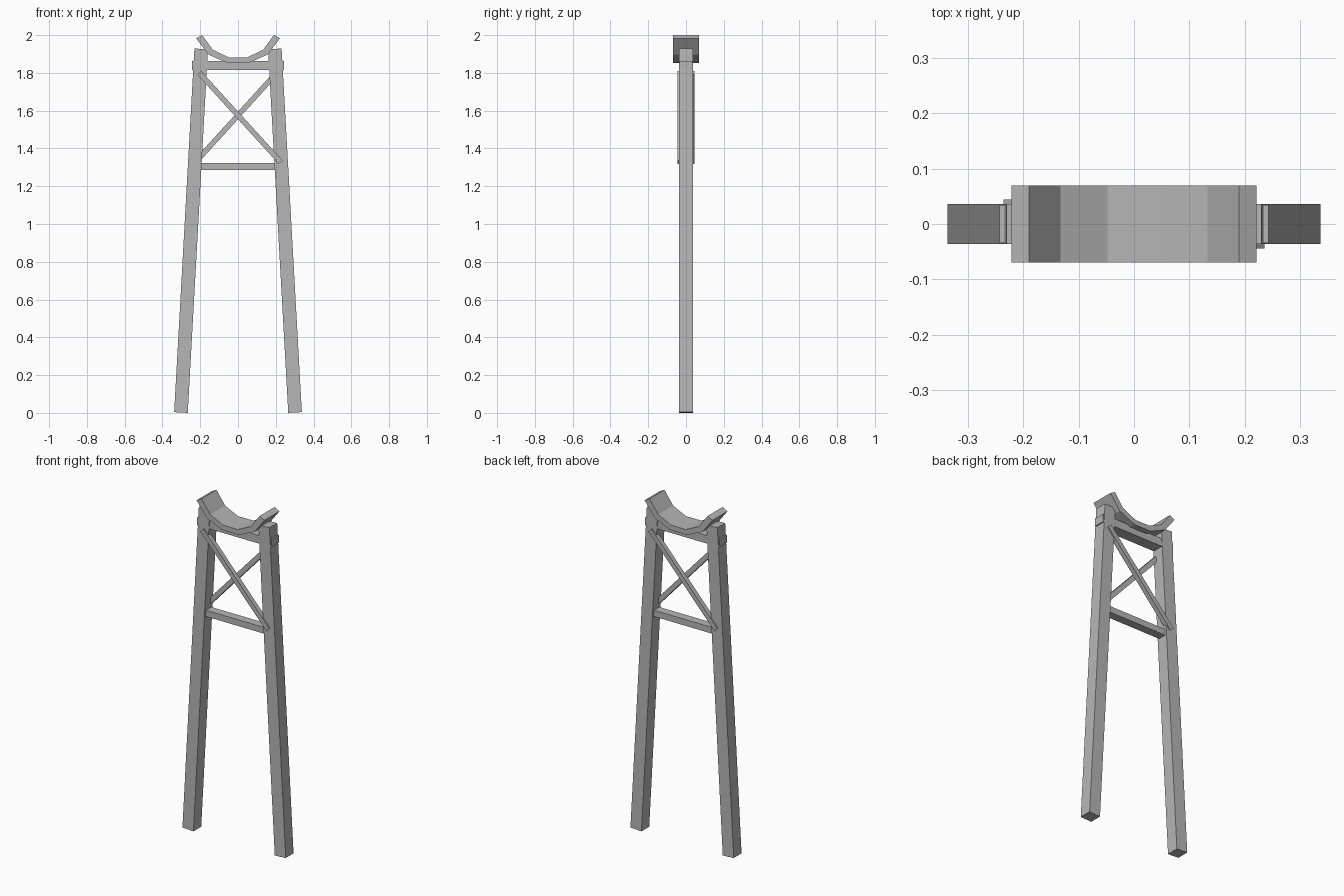
import bpy
import bmesh
from mathutils import Vector, Matrix

cube = bpy.data.objects.get("Cube")
if cube:
    bpy.data.objects.remove(cube, do_unlink=True)

grey = bpy.data.materials.new("plain grey")
grey.use_nodes = True
colour = (0.47, 0.47, 0.47, 1)
grey.diffuse_color = colour
grey.node_tree.nodes["Principled BSDF"].inputs["Base Color"].default_value = colour


def finish(name, bm):
    bmesh.ops.recalc_face_normals(bm, faces=bm.faces)
    mesh = bpy.data.meshes.new(name)
    bm.to_mesh(mesh)
    bm.free()
    mesh.materials.append(grey)
    obj = bpy.data.objects.new(name, mesh)
    bpy.context.collection.objects.link(obj)
    return obj


def plank(name, start, end, width, depth, y=0):
    """Square-ended timber between two (x, z) points."""
    a, b = Vector((start[0], y, start[1])), Vector((end[0], y, end[1]))
    along = (b - a).normalized()
    across = Vector((0, 1, 0))
    side = across.cross(along)
    turn = Matrix((side, across, along)).transposed().to_4x4()
    size = Matrix.Diagonal((width, depth, (b - a).length, 1))
    bm = bmesh.new()
    bmesh.ops.create_cube(bm, size=1, matrix=Matrix.Translation((a + b) / 2) @ turn @ size)
    return finish(name, bm)


# Splayed legs and the crossing diagonal braces
for side, label in ((1, "left"), (-1, "right")):
    plank(label + "_leg", (side * 0.302, 0.002), (side * 0.195, 1.927), 0.072, 0.073)
    face = "front" if side > 0 else "back"
    plank(face + "_brace", (side * 0.226, 1.327), (side * -0.205, 1.80),
          0.028, 0.028, -side * 0.0305)

# Horizontal timbers
plank("top_beam", (-0.243, 1.839), (0.243, 1.839), 0.047, 0.068)
plank("lower_rail", (-0.22, 1.305), (0.22, 1.305), 0.037, 0.05)

# Bent cradle: half profile from the centre out, mirrored and extruded
upper = [(0.048, 1.882), (0.133, 1.922), (0.19, 2.0)]
lower = [(0.222, 1.983), (0.157, 1.897), (0.055, 1.852)]
half = upper + lower
outline = half + [(-x, z) for x, z in reversed(half)]
bm = bmesh.new()
profile = bm.faces.new([bm.verts.new((x, -0.07, z)) for x, z in outline])
moved = bmesh.ops.extrude_face_region(bm, geom=[profile], use_keep_orig=True)["geom"]
bmesh.ops.translate(bm, vec=(0, 0.14, 0),
                    verts=[v for v in moved if isinstance(v, bmesh.types.BMVert)])
finish("cradle", bm)
